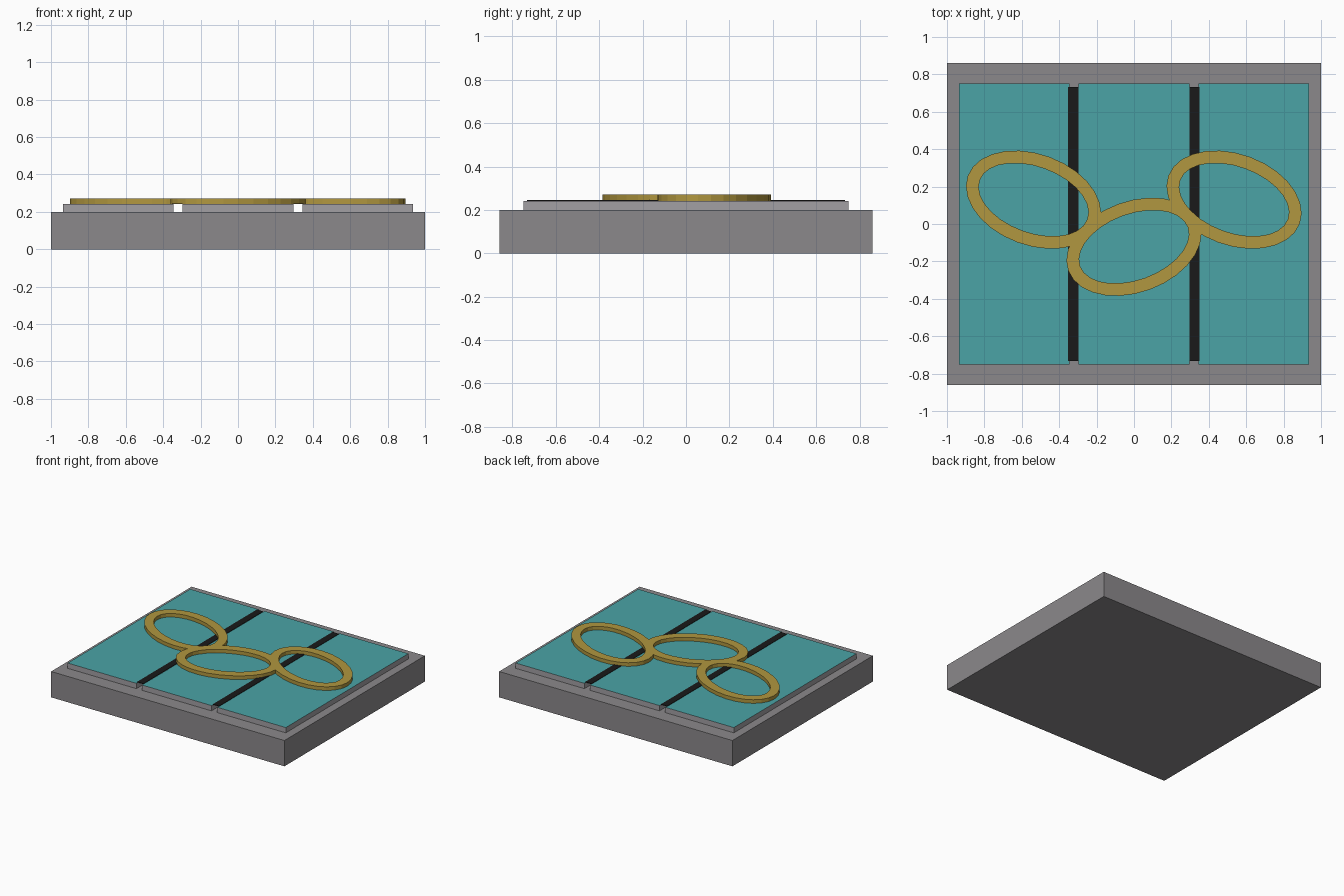
import bpy, bmesh
from math import sin, cos, pi, radians

if "Cube" in bpy.data.objects:
    bpy.data.objects.remove(bpy.data.objects["Cube"])


def material(name, rgb):
    m = bpy.data.materials.new(name)
    m.diffuse_color = (*rgb, 1)
    m.use_nodes = True
    m.node_tree.nodes["Principled BSDF"].inputs["Base Color"].default_value = m.diffuse_color
    return m


stone = material("stone grey", (0.26, 0.25, 0.26))
panel_grey = material("panel grey", (0.36, 0.35, 0.37))
teal = material("teal", (0.07, 0.37, 0.38))
black = material("black", (0.01, 0.01, 0.01))
gold = material("gold", (0.44, 0.31, 0.05))


def finish(name, bm, mats):
    bmesh.ops.recalc_face_normals(bm, faces=bm.faces)
    me = bpy.data.meshes.new(name)
    bm.to_mesh(me)
    bm.free()
    for m in mats:
        me.materials.append(m)
    ob = bpy.data.objects.new(name, me)
    bpy.context.collection.objects.link(ob)
    return ob


def box(name, x, y, z, mats):
    """Box from (min, max) ranges; a second material goes on the top face."""
    bm = bmesh.new()
    bmesh.ops.create_cube(bm, size=1)
    for v in bm.verts:
        v.co = [r[0] if c < 0 else r[1] for c, r in zip(v.co, (x, y, z))]
    bm.normal_update()
    if len(mats) > 1:
        for f in bm.faces:
            if f.normal.z > 0.5:
                f.material_index = 1
    return finish(name, bm, mats)


def oval_ring(name, cx, cy, tilt, a=0.374, b=0.244, width=0.068,
              z=(0.242, 0.27), sides=28):
    """Flat oval band with a rectangular section."""
    bm = bmesh.new()
    t0 = radians(tilt)
    loops = []
    for i in range(sides):
        t = 2 * pi * i / sides
        section = []
        for w, h in ((0, z[0]), (0, z[1]), (width, z[1]), (width, z[0])):
            px, py = (a - w) * cos(t), (b - w) * sin(t)
            section.append(bm.verts.new((cx + px * cos(t0) - py * sin(t0),
                                         cy + px * sin(t0) + py * cos(t0), h)))
        loops.append(section)
    for i in range(sides):
        p, q = loops[i], loops[(i + 1) % sides]
        for j in range(4):
            k = (j + 1) % 4
            bm.faces.new((p[j], q[j], q[k], p[k]))
    return finish(name, bm, [gold])


# Base slab
box("base", (-1, 1), (-0.86, 0.86), (0, 0.2), [stone])

# Three raised panels with teal tops
for name, x in (("left", (-0.935, -0.345)), ("middle", (-0.298, 0.298)),
                ("right", (0.345, 0.935))):
    box(name + "_panel", x, (-0.75, 0.75), (0.2, 0.241), [panel_grey, teal])

# Thin dark strips bridging the gaps
for name, cx in (("left", -0.325), ("right", 0.324)):
    box(name + "_strip", (cx - 0.027, cx + 0.027), (-0.733, 0.733),
        (0.2415, 0.245), [black])

# Interlocking oval rings
oval_ring("left_ring", -0.537, 0.13, -20)
oval_ring("middle_ring", 0, -0.122, 20)
oval_ring("right_ring", 0.535, 0.13, -20)
